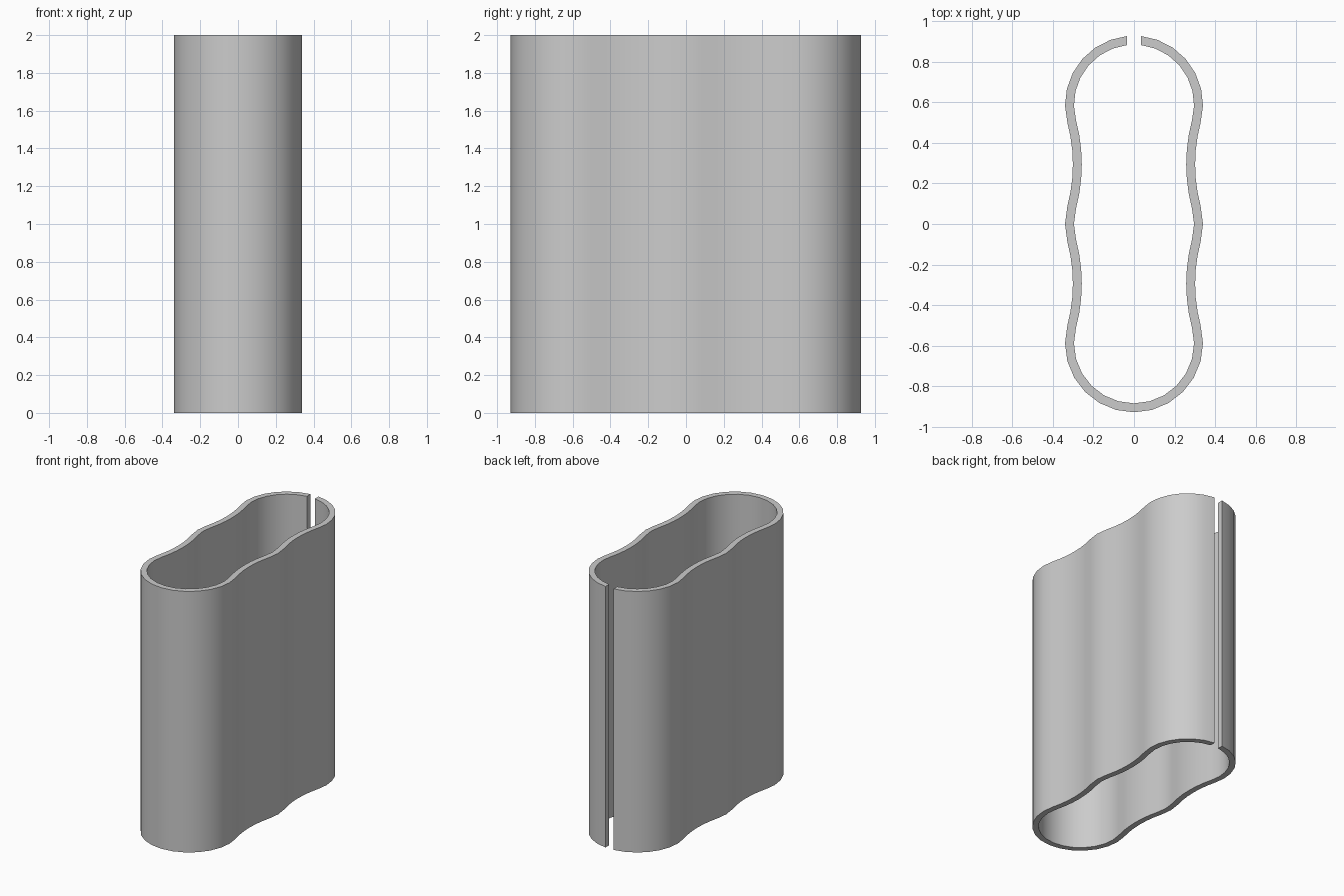
import bpy
import bmesh
from math import sin, cos, asin, radians, degrees

cube = bpy.data.objects.get("Cube")
if cube:
    bpy.data.objects.remove(cube)

HEIGHT = 2.0
OUTER_R = 0.34        # radius of the convex lobes
WALL = 0.044
PITCH = 0.588         # spacing between lobe centres
BLEND = 15            # angle where lobes meet the concave waists
SLOT = 0.034          # half width of the slot
CENTRE_DIST = PITCH / 2 / sin(radians(BLEND))


def arc(cx, cy, r, start, end, steps):
    angles = [radians(start + (end - start) * i / steps) for i in range(steps + 1)]
    return [(cx + r * cos(a), cy + r * sin(a)) for a in angles]


def half_profile(r):
    """One side of the wall, from the slot round to the closed end."""
    waist_x = CENTRE_DIST * cos(radians(BLEND))
    waist_r = CENTRE_DIST - r
    first = 90 - degrees(asin(SLOT / r))
    pts = arc(0, PITCH, r, first, -BLEND, 7)
    for y, end, steps in ((0, -BLEND, 2), (-PITCH, -90, 7)):
        pts += arc(waist_x, y + PITCH / 2, waist_r, 180 - BLEND, 180 + BLEND, 6)[1:]
        pts += arc(0, y, r, BLEND, end, steps)[1:]
    return pts


def full_profile(r):
    half = half_profile(r)
    return half + [(-x, y) for x, y in reversed(half[:-1])]


# Slotted, lobed sleeve
bm = bmesh.new()
outer, inner = full_profile(OUTER_R), full_profile(OUTER_R - WALL)
rows = [[bm.verts.new((x, y, 0)) for x, y in line] for line in (outer, inner)]
base = [bm.faces.new((a, b, d, c)) for a, b, c, d in
        zip(rows[0], rows[0][1:], rows[1], rows[1][1:])]
result = bmesh.ops.extrude_face_region(bm, geom=base, use_keep_orig=True)
top = [g for g in result["geom"] if isinstance(g, bmesh.types.BMVert)]
bmesh.ops.translate(bm, verts=top, vec=(0, 0, HEIGHT))
bmesh.ops.recalc_face_normals(bm, faces=bm.faces)
mesh = bpy.data.meshes.new("slotted_sleeve")
bm.to_mesh(mesh)
bm.free()
sleeve = bpy.data.objects.new("slotted_sleeve", mesh)
bpy.context.collection.objects.link(sleeve)

# Plain grey finish
grey = bpy.data.materials.new("light_grey")
grey.use_nodes = True
colour = (0.6, 0.6, 0.6, 1)
grey.diffuse_color = colour
grey.node_tree.nodes["Principled BSDF"].inputs["Base Color"].default_value = colour
mesh.materials.append(grey)

bpy.ops.object.select_all(action="DESELECT")
sleeve.select_set(True)
bpy.context.view_layer.objects.active = sleeve
bpy.ops.object.shade_smooth_by_angle(angle=radians(30))
